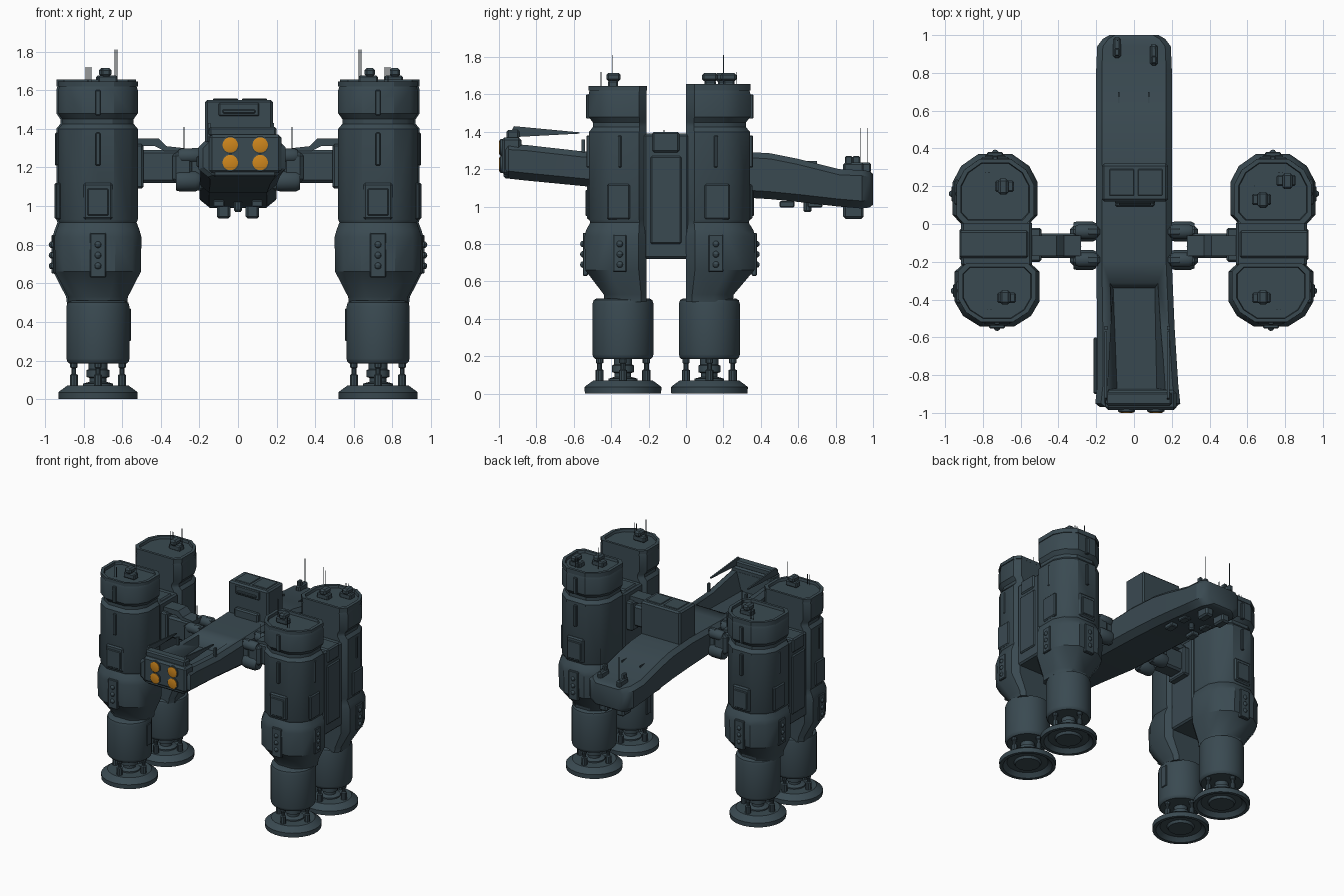
import bpy, bmesh, math
from mathutils import Vector, Matrix

if "Cube" in bpy.data.objects:
    bpy.data.objects.remove(bpy.data.objects["Cube"])


def material(name, rgb):
    m = bpy.data.materials.new(name)
    m.diffuse_color = (*rgb, 1)
    m.use_nodes = True
    m.node_tree.nodes["Principled BSDF"].inputs["Base Color"].default_value = m.diffuse_color
    return m


SLATE = material("slate_hull", (0.042, 0.068, 0.083))
ORANGE = material("orange_glow", (0.62, 0.24, 0.012))


def finish(name, bm, mat=SLATE):
    bmesh.ops.recalc_face_normals(bm, faces=bm.faces)
    me = bpy.data.meshes.new(name)
    bm.to_mesh(me)
    bm.free()
    me.materials.append(mat)
    ob = bpy.data.objects.new(name, me)
    bpy.context.collection.objects.link(ob)
    bpy.ops.object.select_all(action='DESELECT')
    ob.select_set(True)
    bpy.context.view_layer.objects.active = ob
    bpy.ops.object.shade_smooth_by_angle(angle=math.radians(32))
    return ob


def loft(name, rings, mat=SLATE):
    bm = bmesh.new()
    vs = [[bm.verts.new(p) for p in r] for r in rings]
    n = len(rings[0])
    for a, b in zip(vs, vs[1:]):
        for i in range(n):
            bm.faces.new((a[i], a[(i + 1) % n], b[(i + 1) % n], b[i]))
    bm.faces.new(vs[0][::-1])
    bm.faces.new(vs[-1])
    return finish(name, bm, mat)


def box(name, lo, hi, bevel=0.0, mat=SLATE):
    lo, hi = Vector(lo), Vector(hi)
    size = Vector([abs(c) for c in hi - lo])
    bm = bmesh.new()
    bmesh.ops.create_cube(bm, size=1, matrix=Matrix.Translation((lo + hi) / 2) @ Matrix.Diagonal((*size, 1)))
    if bevel:
        bmesh.ops.bevel(bm, geom=bm.edges[:], offset=bevel, segments=1, affect='EDGES')
    return finish(name, bm, mat)


def lathe(name, profile, loc, axis='Z', n=24, mat=SLATE):
    # profile of (radius, height) turned about an axis through loc
    rings = []
    for r, h in profile:
        ring = []
        for i in range(n):
            a = 2 * math.pi * (i + 0.5) / n
            c, s = r * math.cos(a), r * math.sin(a)
            p = {'Z': (c, s, h), 'X': (h, c, s), 'Y': (c, h, s)}[axis]
            ring.append(Vector(loc) + Vector(p))
        rings.append(ring)
    return loft(name, rings, mat)


def prism(name, yz, x0, x1):
    return loft(name, [[(x, y, z) for y, z in yz] for x in (x0, x1)])


# ---- leg columns -------------------------------------------------------
SECTION = [(-.8, 0), (-1, .13), (-1, .6), (-.8, .83), (-.4, 1), (.4, 1), (.8, .83), (1, .6), (1, .13), (.8, 0)]
BODY = [(.49, .15, .25), (.53, .155, .255), (.66, .222, .365), (.84, .225, .37), (.875, .215, .36),
        (.915, .2, .335), (.93, .206, .342), (1.40, .206, .342), (1.425, .185, .32), (1.45, .185, .32),
        (1.48, .206, .345), (1.60, .206, .345), (1.62, .2, .34)]


def leg(sx, rear):
    tag = ("right_" if sx > 0 else "left_") + ("rear_" if rear else "front_")
    xc, k = (.735, 1) if rear else (.725, .9)
    dz = .0 if rear else -.01

    def P(u, v, z):
        return (sx * (xc + u), v * k if rear else -.21 - v * k, z)

    def B(name, lo, hi, bevel=0):
        box(tag + name, P(*lo), P(*hi), bevel)

    loft(tag + "column", [[P(u * hx, v * d, z) for u, v in SECTION] for z, hx, d in BODY])
    # cap with sunken deck
    cap = [(1.62, 1), (1.655 + dz, 1), (1.655 + dz, .88), (1.635 + dz, .86)]
    loft(tag + "cap", [[P(u * .206 * s, .172 + (v - .5) * .345 * s, z) for u, v in SECTION] for z, s in cap])
    # shin, ankle, foot
    cx, cy = sx * .725, .125 if rear else -.337
    lathe(tag + "shin", [(.15, .185), (.16, .195), (.164, .21), (.164, .48), (.158, .5), (.14, .51)], (cx, cy, 0), n=28)
    lathe(tag + "ankle", [(.08, .06), (.08, .08), (.045, .09), (.045, .11), (.06, .115), (.06, .15), (.05, .155), (.05, .2)],
          (cx, cy, 0), n=16)
    lathe(tag + "foot", [(.05, .012), (.09, .012), (.1, .03), (.15, .03), (.18, .0), (.205, 0), (.207, .035),
                         (.195, .045), (.16, .07), (.08, .07)], (cx, cy, 0), n=28)
    for i in range(4):
        a = i * math.pi / 2
        loc = (cx + .125 * math.cos(a), cy + .125 * math.sin(a), 0)
        lathe(tag + "piston", [(.022, .06), (.022, .125), (.013, .13), (.013, .16), (.02, .165), (.02, .2)], loc, n=10)
    # hatches, ribs and lamp strips on the outer end and outer side
    B("end_hatch", (-.075, .33, .93), (.075, .356, 1.12), .01)
    B("end_hatch_panel", (-.055, .34, .95), (.055, .364, 1.09), .005)
    B("side_hatch", (.19, .1, .93), (.215, .235, 1.12), .008)
    B("end_rib", (-.012, .33, 1.21), (.012, .358, 1.38), .004)
    B("cap_rib", (-.014, .33, 1.47), (.014, .36, 1.6), .004)
    B("side_rib", (.19, .15, 1.21), (.212, .17, 1.38), .004)
    B("end_strip", (-.042, .35, .63), (.042, .38, .86), .005)
    B("side_strip", (.2, .12, .65), (.232, .2, .85), .005)
    for z in (.69, .745, .8):
        for p in (P(0, .376, z), P(.228, .16, z)):
            bm = bmesh.new()
            bmesh.ops.create_uvsphere(bm, u_segments=10, v_segments=6, radius=.018, matrix=Matrix.Translation(p))
            finish(tag + "lamp", bm)
    B("shin_lug", (-.17, .1, .3), (-.15, .16, .47), .004)
    # roof turrets and masts
    spots = [(-.06, .13), (.07, .23)] if rear and sx > 0 else [(-.05, .2)]
    for u, v in spots:
        B("turret_base", (u - .05, v - .03, 1.63), (u + .05, v + .03, 1.675), .008)
        B("turret_head", (u - .02, v - .045, 1.67), (u + .035, v + .04, 1.715), .012)
    B("mast", (-.1, .199, 1.64), (-.096, .203, 1.81))
    for u in (.03, .05):
        B("short_mast", (u, .27, 1.64), (u + .004, .274, 1.72))


for sx in (1, -1):
    side = "right_" if sx > 0 else "left_"
    for rear in (True, False):
        leg(sx, rear)

    def SB(name, lo, hi, bevel=0):
        box(side + name, (sx * lo[0], *lo[1:]), (sx * hi[0], *hi[1:]), bevel)

    # link block between the two columns
    SB("link_block", (.54, -.225, .72), (.915, .015, 1.39), .012)
    SB("link_panel", (.9, -.19, .8), (.925, -.025, 1.27), .008)
    SB("link_cap", (.56, -.18, 1.29), (.925, -.035, 1.4), .01)
    # arm to the hull
    SB("arm", (.3, -.18, 1.12), (.55, -.05, 1.29), .015)
    SB("arm_collar", (.49, -.2, 1.09), (.56, -.02, 1.32), .01)
    for y in (-.19, -.04):
        SB("hinge_plate", (.18, y - .025, 1.08), (.25, y + .025, 1.3), .012)
        SB("hinge_fork", (.23, y - .03, 1.12), (.34, y + .03, 1.28), .02)
        lathe(side + "hinge_pin", [(.05, -.06), (.055, -.04), (.055, .04), (.045, .06)], (sx * .26, y, 1.13), 'X', 14)
        lathe(side + "hinge_pin_upper", [(.03, -.06), (.04, -.04), (.04, .04), (.03, .06)], (sx * .25, y, 1.26), 'X', 12)
    bar = [(.28, 1.26), (.33, 1.26), (.43, 1.31), (.55, 1.31), (.55, 1.35), (.41, 1.35), (.37, 1.31), (.28, 1.3)]
    loft(side + "arm_brace", [[(sx * x, y, z) for x, z in bar] for y in (-.17, -.06)])
    SB("hull_mast", (.278, -.12, 1.25), (.282, -.116, 1.41))

# ---- hull --------------------------------------------------------------
HULL = [(-.97, .02, .2, 1.16, 1.33), (-.95, .02, .225, 1.15, 1.335), (-.86, .02, .215, 1.14, 1.33),
        (-.55, .01, .205, 1.11, 1.295), (-.2, 0, .2, 1.07, 1.29), (.2, 0, .2, 1.055, 1.3),
        (.45, 0, .2, 1.04, 1.285), (.6, 0, .2, 1.025, 1.255), (.82, 0, .2, 1.0, 1.2),
        (.94, 0, .195, .99, 1.195), (.98, 0, .165, .995, 1.19), (1.0, 0, .13, 1.01, 1.175)]
rings = []
for y, c, w, b, t in HULL:
    rings.append([(c - w + .05, y, b), (c + w - .05, y, b), (c + w, y, b + .04), (c + w, y, t - .03),
                  (c + w - .03, y, t), (c - w + .03, y, t), (c - w, y, t - .03), (c - w, y, b + .04)])
hull = loft("hull", rings)

# open bay sunk into the nose
cutter = loft("bay_cutter", [[(-.11, -.34, z0), (.11, -.34, z0), (.12, -.87, z1), (-.09, -.87, z1)] if z0 < 1.3 else
                             [(-.14, -.29, z0), (.14, -.29, z0), (.175, -.88, z1), (-.15, -.88, z1)]
                             for z0, z1 in ((1.21, 1.19), (1.36, 1.36))])
mod = hull.modifiers.new("bay", 'BOOLEAN')
mod.operation, mod.object, mod.solver = 'DIFFERENCE', cutter, 'EXACT'
bpy.context.view_layer.objects.active = hull
bpy.ops.object.modifier_apply(modifier=mod.name)
bpy.data.objects.remove(cutter)

# nose block, nozzles and bay fins
box("nose_block", (-.15, -.985, 1.17), (.225, -.88, 1.37), .015)
box("nose_bar", (-.15, -.96, 1.36), (.2, -.89, 1.41), .01)
box("nose_chin", (-.13, -.975, 1.15), (.2, -.9, 1.2), .012)
for x in (-.04, .115):
    for z in (1.225, 1.316):
        lathe("nozzle_ring", [(.046, -.975), (.046, -.992), (.042, -.994)], (x, 0, z), 'Y', 20)
        lathe("nozzle_glow", [(.04, -.98), (.04, -.997), (.03, -1.0)], (x, 0, z), 'Y', 20, ORANGE)
for x in (-.155, .175):
    prism("bay_fin", [(-.95, 1.37), (-.57, 1.39), (-.57, 1.397), (-.92, 1.43)], x, x + .012)
    box("bay_post", (x, -.56, 1.28), (x + .015, -.54, 1.36))
box("nose_cheek", (-.215, -.9, 1.2), (-.19, -.6, 1.26), .008)

# bridge box on the back
box("bridge", (-.17, .12, 1.27), (.18, .32, 1.55), .012)
box("bridge_foot", (-.1, .09, 1.27), (.11, .13, 1.36), .01)
box("bridge_visor", (-.1, .108, 1.465), (.11, .125, 1.535), .006)
box("bridge_visor_bar", (-.08, .098, 1.48), (.09, .115, 1.5), .005)
for x in (-.13, .02):
    box("bridge_roof_plate", (x, .15, 1.548), (x + .13, .29, 1.556), .003)

# tail details, above and below
for x in (-.085, .075):
    box("deck_ridge", (x, .44, 1.2), (x + .008, .7, 1.245))
for x, y in ((-.09, .93), (.105, .89)):
    box("tail_pod", (x - .02, y - .05, 1.18), (x + .02, y + .06, 1.235), .01)
    box("tail_pod_head", (x - .014, y - .04, 1.22), (x + .014, y, 1.27), .006)
    box("tail_mast", (x, y + .04, 1.22), (x + .004, y + .044, 1.42))
for s in (-1, 1):
    box("keel_pod", (s * .075 - .035, .84, .935), (s * .075 + .035, .95, 1.01), .012)
    for y in (.55, .7):
        box("keel_plate", (s * .1 - .03, y - .05, .995), (s * .1 + .03, y + .03, 1.03), .006)
lathe("keel_stud", [(.015, .97), (.022, .98), (.022, 1.04)], (0, .65, 0), n=10)
